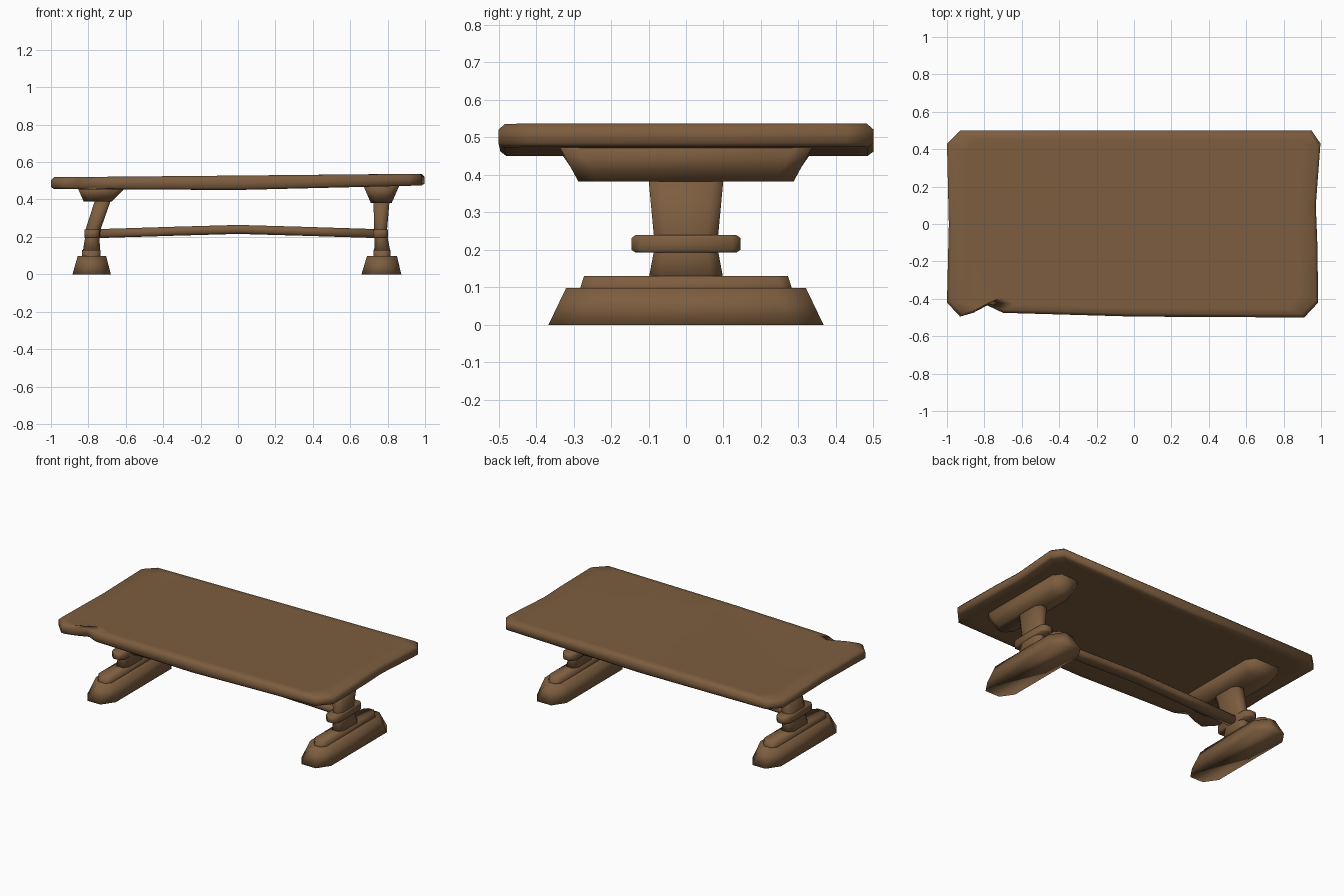
import bpy, bmesh

if "Cube" in bpy.data.objects:
    bpy.data.objects.remove(bpy.data.objects["Cube"])

wood = bpy.data.materials.new("wood")
wood.diffuse_color = (0.205, 0.11, 0.05, 1)
wood.use_nodes = True
wood.node_tree.nodes["Principled BSDF"].inputs["Base Color"].default_value = wood.diffuse_color


def loft(name, rings, split=()):
    """Skin closed rings of points, cap both ends and shade smooth."""
    bm = bmesh.new()
    loops = [[bm.verts.new(p) for p in r] for r in rings]
    n = len(loops[0])
    for a, b in zip(loops, loops[1:]):
        for i in range(n):
            j = (i + 1) % n
            bm.faces.new((a[i], a[j], b[j], b[i]))
    for cap in (loops[0], loops[-1]):
        bm.faces.new(cap)
        if split:
            bmesh.ops.connect_verts(bm, verts=[cap[k] for k in split])
    bmesh.ops.recalc_face_normals(bm, faces=bm.faces)
    for f in bm.faces:
        f.smooth = True
    me = bpy.data.meshes.new(name)
    bm.to_mesh(me)
    bm.free()
    me.materials.append(wood)
    ob = bpy.data.objects.new(name, me)
    bpy.context.collection.objects.link(ob)
    return ob


def octagon(a0, a1, h, cx, cy):
    """Rectangle a0..a1 by -h..h with chamfered corners."""
    return [(a0 + cx, -h), (a1 - cx, -h), (a1, -h + cy), (a1, h - cy),
            (a1 - cx, h), (a0 + cx, h), (a0, h - cy), (a0, -h + cy)]


def block(name, levels, cx, cy):
    """Stack of chamfered levels: (x0, x1, half depth, z)."""
    return loft(name, [[(x, y, z) for x, y in octagon(x0, x1, h, cx, cy)]
                       for x0, x1, h, z in levels])


# Worn tabletop: slightly tilted, sagging, with a chipped front edge
outline = [(-1, -.42), (-.93, -.495), (-.86, -.475), (-.785, -.435), (-.70, -.475),
           (0, -.495), (.91, -.5), (.985, -.42), (.98, -.1), (.972, .1),
           (.997, .43), (.95, .5), (0, .5), (-.93, .5), (-1, .43), (-.99, 0)]
FRONT_MID, BACK_MID = 5, 12


def top_ring(sx, sy, z, sag):
    return [(x * sx, y * sy, z + .009 * x - sag * (1 - abs(x))) for x, y in outline]


loft("tabletop", [top_ring(.9, .9, .464, .013), top_ring(.985, .97, .466, .015),
                  top_ring(1, 1, .476, .014), top_ring(1, 1, .513, 0),
                  top_ring(.985, .965, .528, 0), top_ring(.9, .9, .528, 0)],
     (FRONT_MID, BACK_MID))

# Trestles: the left one leans inward near the top, the right one is upright
trestles = {
    "left": dict(
        foot=(-.885, -.68), foot_top=(-.857, -.705), plinth=(-.835, -.735),
        post=[(-.83, -.738, .1, .12), (-.818, -.74, .086, .195),
              (-.815, -.735, .086, .24), (-.765, -.68, .1, .395)],
        peg=(-.822, -.74), bracket=(-.825, -.675, .39), bracket_top=(-.86, -.595, .468)),
    "right": dict(
        foot=(.66, .873), foot_top=(.69, .85), plinth=(.725, .815),
        post=[(.728, .815, .1, .12), (.73, .8, .086, .195),
              (.727, .797, .086, .24), (.725, .81, .1, .39)],
        peg=(.722, .802), bracket=(.71, .822, .382), bracket_top=(.668, .865, .48)),
}
for side, t in trestles.items():
    block(side + "_foot", [(*t["foot"], .367, 0), (*t["foot_top"], .32, .098)], .055, .08)
    block(side + "_plinth", [(*t["plinth"], .283, .09), (*t["plinth"], .281, .102),
                             (*t["plinth"], .272, .13)], .025, .03)
    block(side + "_post", t["post"], .02, .03)
    block(side + "_peg", [(*t["peg"], .135, .193), (*t["peg"], .145, .2),
                          (*t["peg"], .145, .232), (*t["peg"], .135, .239)], .022, .022)
    b0, b1, bz = t["bracket"]
    c0, c1, cz = t["bracket_top"]
    block(side + "_bracket", [(b0, b1, .287, bz), (c0, c1, .34, cz)], .035, .05)

# Arched stretcher between the trestles
loft("stretcher", [[(x, y, z) for z, y in octagon(zc - .024, zc + .024, .04, .012, .014)]
                   for x, zc in ((-.77, .217), (-.35, .23), (0, .24), (.35, .23), (.765, .217))])
